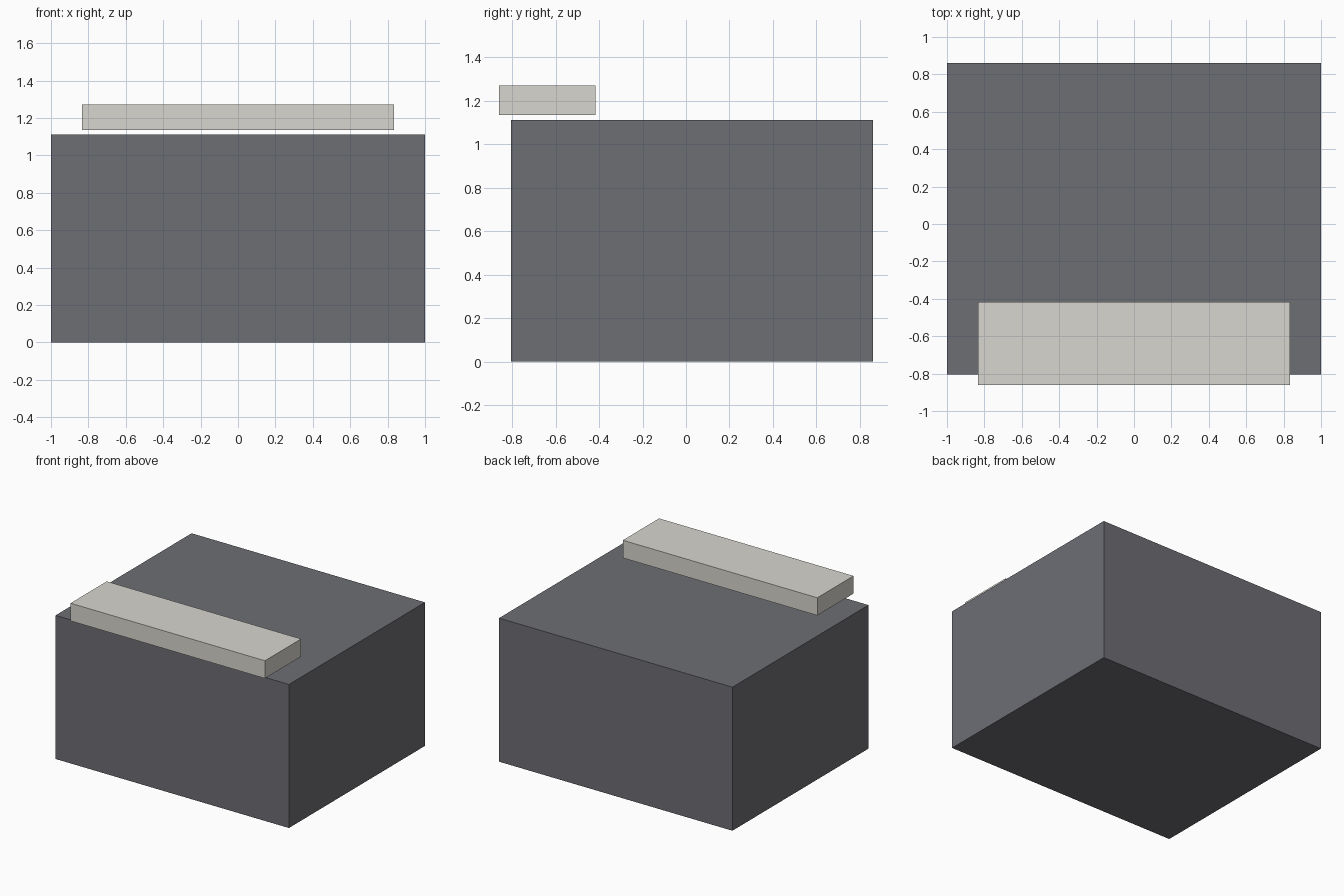
import bpy

if "Cube" in bpy.data.objects:
    bpy.data.objects.remove(bpy.data.objects["Cube"])


def box(name, x, y, z, color):
    """Flat-sided box given its (min, max) range on each axis."""
    bpy.ops.mesh.primitive_cube_add(
        size=1, location=[(r[0] + r[1]) / 2 for r in (x, y, z)])
    obj = bpy.context.object
    obj.name = name
    obj.scale = [r[1] - r[0] for r in (x, y, z)]
    bpy.ops.object.transform_apply(location=False, rotation=False, scale=True)
    mat = bpy.data.materials.new(name + "_material")
    mat.diffuse_color = (*color, 1)
    mat.use_nodes = True
    mat.node_tree.nodes["Principled BSDF"].inputs["Base Color"].default_value = mat.diffuse_color
    obj.data.materials.append(mat)
    return obj


# Large dark body
box("body", (-1, 1), (-0.805, 0.86), (0, 1.112), (0.155, 0.157, 0.175))

# Pale slab floating just above the front edge, slightly overhanging
box("top_slab", (-0.833, 0.833), (-0.86, -0.417), (1.135, 1.272), (0.69, 0.67, 0.62))
